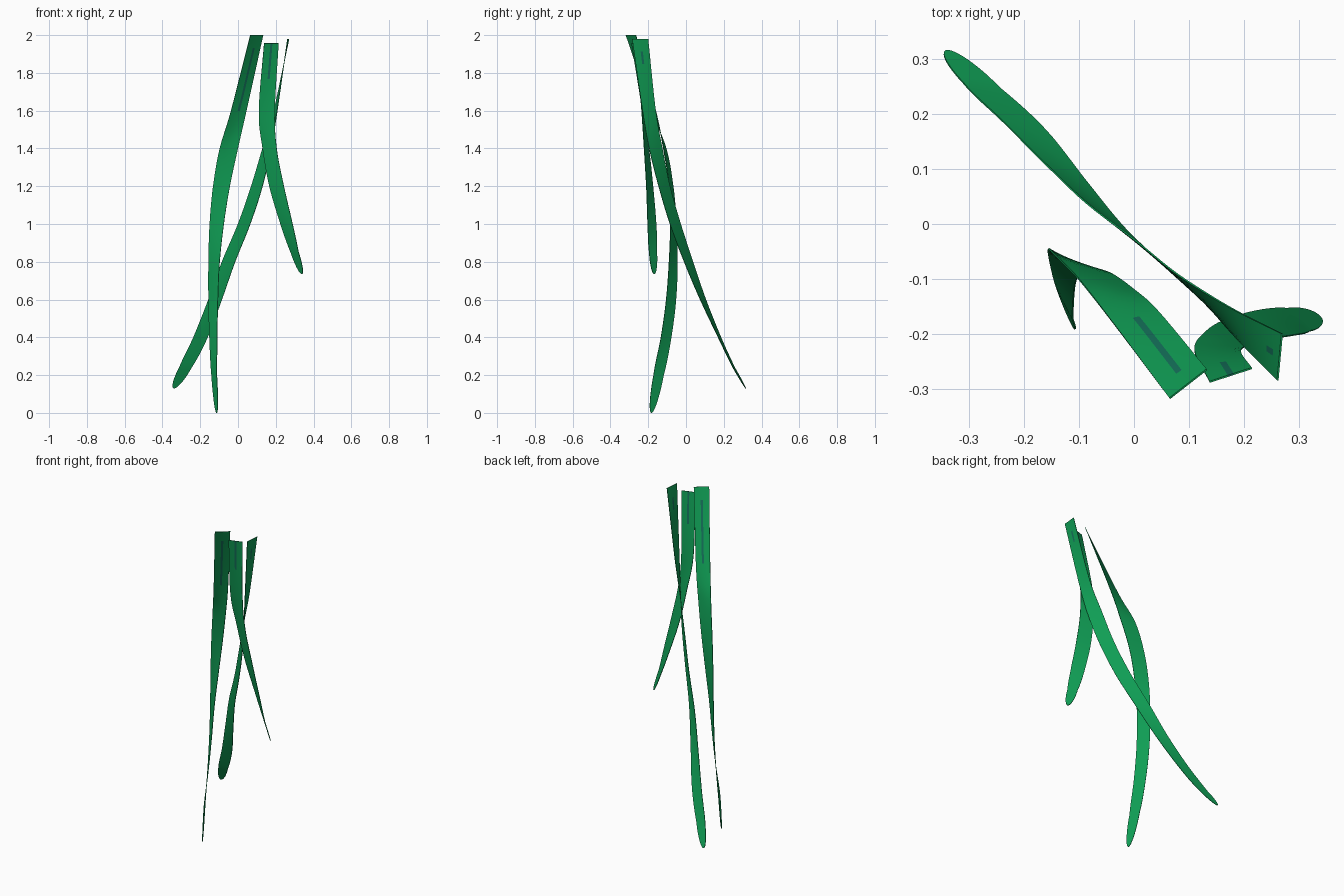
import bpy, bmesh, math
from mathutils import Vector

if "Cube" in bpy.data.objects:
    bpy.data.objects.remove(bpy.data.objects["Cube"])

def material(name, rgb):
    m = bpy.data.materials.new(name)
    m.diffuse_color = (*rgb, 1)
    m.use_nodes = True
    m.node_tree.nodes["Principled BSDF"].inputs["Base Color"].default_value = m.diffuse_color
    return m

GREEN = material("leaf_green", (0.005, 0.34, 0.09))
TEAL = material("vein_teal", (0.007, 0.16, 0.10))

def spline(p0, p1, p2, p3, t):
    return 0.5 * (2 * p1 + (p2 - p0) * t + (2 * p0 - 5 * p1 + 4 * p2 - p3) * t * t
                  + (3 * p1 - p0 - 3 * p2 + p3) * t ** 3)

# One twisting blade. Rows: height, one edge x y, other edge x y; then the rounded tip.
def blade(name, rows, tip, vein_end):
    left = [Vector((r[1], r[2], r[0])) for r in rows]
    right = [Vector((r[3], r[4], r[0])) for r in rows]
    tip = Vector(tip)
    pairs = []
    n, steps = len(rows), 6

    def at(pts, i):
        if i < 0:
            return 2 * pts[0] - pts[1]
        return pts[i] if i < n else tip

    for i in range(n - 1):
        for k in range(steps):
            pairs.append([spline(*[at(e, i + j) for j in (-1, 0, 1, 2)], k / steps)
                          for e in (left, right)])
    # rounded end
    mid, half = (left[-1] + right[-1]) / 2, (right[-1] - left[-1]) / 2
    for k in range(13):
        s = math.sin(k / 12 * math.pi / 2)
        c, w = mid.lerp(tip, s), half * max(math.sqrt(max(1 - s * s, 0)), 0.02)
        pairs.append([c - w, c + w])

    bm = bmesh.new()
    across = (0, 0.22, 0.43, 0.57, 0.78, 1)
    grid = [[bm.verts.new(a.lerp(b, u)) for u in across] for a, b in pairs]
    for r0, r1 in zip(grid, grid[1:]):
        for j in range(len(across) - 1):
            f = bm.faces.new((r0[j], r0[j + 1], r1[j + 1], r1[j]))
            # darker midrib near the cut end
            z = f.calc_center_median().z
            f.material_index = 1 if j == 2 and vein_end < z < 1.93 else 0
    bmesh.ops.recalc_face_normals(bm, faces=bm.faces)
    me = bpy.data.meshes.new(name)
    bm.to_mesh(me)
    bm.free()
    me.materials.append(GREEN)
    me.materials.append(TEAL)
    ob = bpy.data.objects.new(name, me)
    bpy.context.collection.objects.link(ob)
    mod = ob.modifiers.new("thickness", 'SOLIDIFY')
    mod.thickness = 0.003
    mod.offset = 0
    bpy.ops.object.select_all(action='DESELECT')
    ob.select_set(True)
    bpy.context.view_layer.objects.active = ob
    bpy.ops.object.modifier_apply(modifier=mod.name)
    bpy.ops.object.shade_smooth_by_angle()

blade("long_blade", [
    (2.0, .065, -.318, .133, -.265),
    (1.6, -.037, -.182, .045, -.16),
    (1.4, -.097, -.105, .0, -.12),
    (1.2, -.132, -.068, -.043, -.09),
    (1.0, -.150, -.050, -.075, -.083),
    (0.8, -.156, -.045, -.097, -.09),
    (0.6, -.156, -.053, -.106, -.105),
    (0.4, -.151, -.078, -.110, -.133),
    (0.2, -.140, -.118, -.112, -.172)], (-.113, -.183, 0.0), 1.6)

blade("slanted_blade", [
    (1.98, .262, -.285, .27, -.20),
    (1.6, .208, -.23, .19, -.16),
    (1.4, .175, -.195, .13, -.125),
    (1.2, .13, -.145, .07, -.085),
    (1.0, .065, -.085, .0, -.028),
    (0.8, -.015, -.01, -.085, .037),
    (0.6, -.085, .075, -.157, .105),
    (0.4, -.16, .17, -.237, .185),
    (0.24, -.245, .248, -.312, .258)], (-.338, .316, .13), 1.85)

blade("short_blade", [
    (1.957, .138, -.288, .215, -.263),
    (1.6, .11, -.23, .195, -.235),
    (1.4, .13, -.197, .205, -.222),
    (1.2, .166, -.175, .243, -.21),
    (1.0, .225, -.158, .289, -.203),
    (0.85, .279, -.154, .321, -.195)], (.338, -.168, .735), 1.8)
